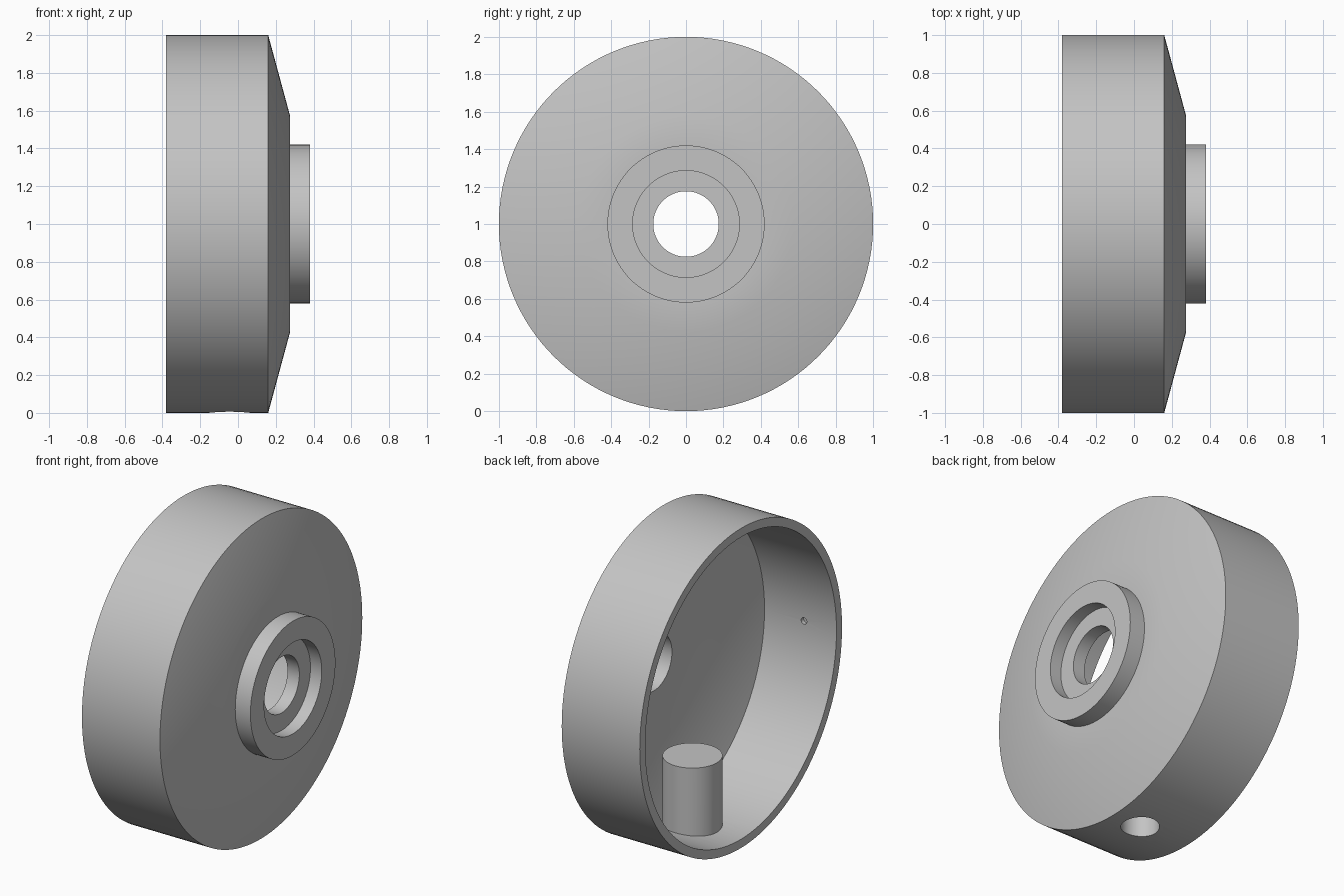
import bpy, bmesh, math
from mathutils import Matrix

cube = bpy.data.objects.get("Cube")
if cube:
    bpy.data.objects.remove(cube, do_unlink=True)

SEGMENTS = 128
WALL = 0.055

grey = bpy.data.materials.new("light grey")
grey.use_nodes = True
colour = (0.55, 0.55, 0.55, 1)
grey.diffuse_color = colour
grey.node_tree.nodes["Principled BSDF"].inputs["Base Color"].default_value = colour


def make_object(name, bm):
    bmesh.ops.recalc_face_normals(bm, faces=bm.faces)
    mesh = bpy.data.meshes.new(name)
    bm.to_mesh(mesh)
    bm.free()
    mesh.materials.append(grey)
    obj = bpy.data.objects.new(name, mesh)
    bpy.context.collection.objects.link(obj)
    return obj


def revolve(name, profile):
    """Turn a closed (x, radius) profile around the x axis at z = 1."""
    bm = bmesh.new()
    rings = []
    for i in range(SEGMENTS):
        a = 2 * math.pi * i / SEGMENTS
        rings.append([bm.verts.new((x, r * math.sin(a), 1 + r * math.cos(a)))
                      for x, r in profile])
    for ring, after in zip(rings, rings[1:] + rings[:1]):
        for j in range(len(profile)):
            bm.faces.new((ring[j - 1], ring[j], after[j], after[j - 1]))
    return make_object(name, bm)


def cylinder(name, radius, depth, centre, turn=0, segments=64):
    bm = bmesh.new()
    matrix = Matrix.Translation(centre) @ Matrix.Rotation(turn, 4, "X")
    bmesh.ops.create_cone(bm, cap_ends=True, segments=segments, radius1=radius,
                          radius2=radius, depth=depth, matrix=matrix)
    return make_object(name, bm)


def combine(target, tool, operation):
    """Apply a boolean and discard the tool."""
    tool.hide_render = True
    mod = target.modifiers.new(tool.name, "BOOLEAN")
    mod.operation = operation
    mod.solver = "EXACT"
    mod.object = tool
    bpy.context.view_layer.objects.active = target
    bpy.ops.object.modifier_apply(modifier=mod.name)
    bpy.data.objects.remove(tool, do_unlink=True)


# Open cup with conical face, raised hub ring, recess and through bore
cup = revolve("cup_housing", [
    (-0.38, 1), (0.16, 1), (0.275, 0.575), (0.275, 0.42), (0.38, 0.42),
    (0.38, 0.285), (0.302, 0.285), (0.302, 0.175), (0.22, 0.175),
    (0.22, 0.567), (0.118, 1 - WALL), (-0.38, 1 - WALL)])

# Upright post inside the cup with a blind socket from below
post_x = -0.045
combine(cup, cylinder("post", 0.17, 0.46, (post_x, 0, 0.26)), "UNION")
combine(cup, cylinder("socket", 0.11, 0.53, (post_x, 0, 0.165)), "DIFFERENCE")

# Small blind hole in the inner wall
combine(cup, cylinder("pin_hole", 0.02, 0.06, (-0.155, -0.94, 1),
                      math.pi / 2, 24), "DIFFERENCE")

# Smooth curved walls, sharp edges
bpy.ops.object.select_all(action="DESELECT")
cup.select_set(True)
bpy.context.view_layer.objects.active = cup
bpy.ops.object.shade_smooth_by_angle(angle=math.radians(30))
